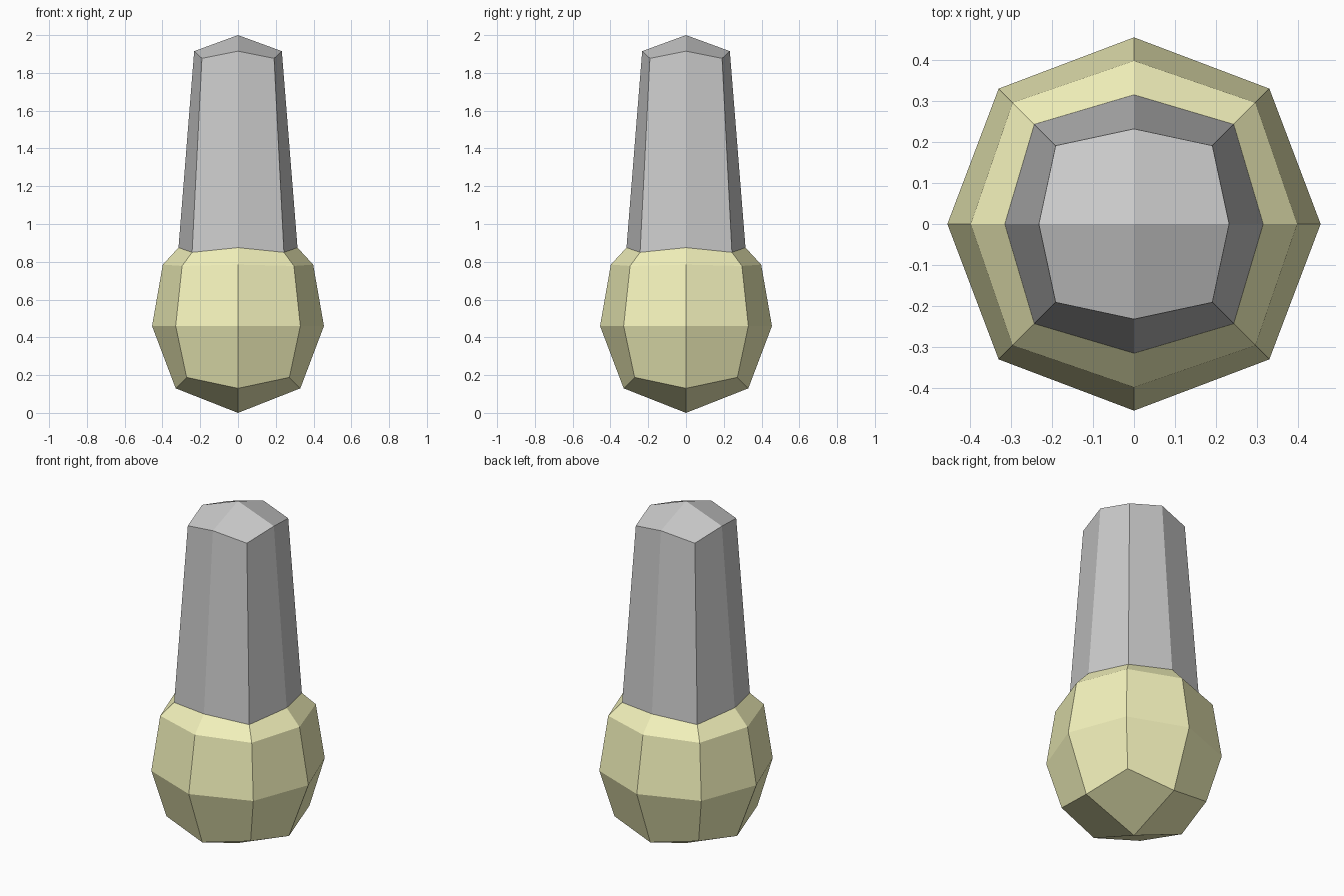
import bpy
import bmesh

if "Cube" in bpy.data.objects:
    bpy.data.objects.remove(bpy.data.objects["Cube"])


def ring(bm, axis_r, axis_z, diag, diag_z):
    """Eight points: four on the axes alternating with four on the diagonals."""
    dirs = [(1, 0), (1, 1), (0, 1), (-1, 1), (-1, 0), (-1, -1), (0, -1), (1, -1)]
    verts = []
    for i, (x, y) in enumerate(dirs):
        r, z = (diag, diag_z) if i % 2 else (axis_r, axis_z)
        verts.append(bm.verts.new((x * r, y * r, z)))
    return verts


def make_part(name, rings, tip_z, cap_ring, color=None):
    """Loft the rings upward and close one end with a four-quad pointed cap."""
    bm = bmesh.new()
    loops = [ring(bm, *r) for r in rings]
    for a, b in zip(loops, loops[1:]):
        for i in range(8):
            j = (i + 1) % 8
            bm.faces.new((a[i], a[j], b[j], b[i]))
    tip = bm.verts.new((0, 0, tip_z))
    cap = loops[cap_ring]
    for i in range(0, 8, 2):
        quad = (tip, cap[i], cap[i + 1], cap[(i + 2) % 8])
        bm.faces.new(quad if cap_ring else quad[::-1])
    mesh = bpy.data.meshes.new(name)
    bm.to_mesh(mesh)
    bm.free()
    if color:
        mat = bpy.data.materials.new(name + "_yellow")
        mat.diffuse_color = color
        mat.use_nodes = True
        mat.node_tree.nodes["Principled BSDF"].inputs["Base Color"].default_value = mat.diffuse_color
        mesh.materials.append(mat)
    obj = bpy.data.objects.new(name, mesh)
    bpy.context.collection.objects.link(obj)
    return obj


# Loop shared by both parts: (axis radius, axis z, diagonal x/y, diagonal z)
seam = (0.315, 0.875, 0.243, 0.85)

# Rounded yellow base, pointed underneath
make_part("bulb_base",
          [(0.33, 0.13, 0.272, 0.188),
           (0.455, 0.46, 0.33, 0.46),
           (0.398, 0.785, 0.296, 0.778),
           seam],
          0.0, 0, (0.9, 0.89, 0.5, 1))

# Tapered grey shaft, pointed on top
make_part("shaft", [seam, (0.232, 1.915, 0.191, 1.877)], 2.0, -1)
